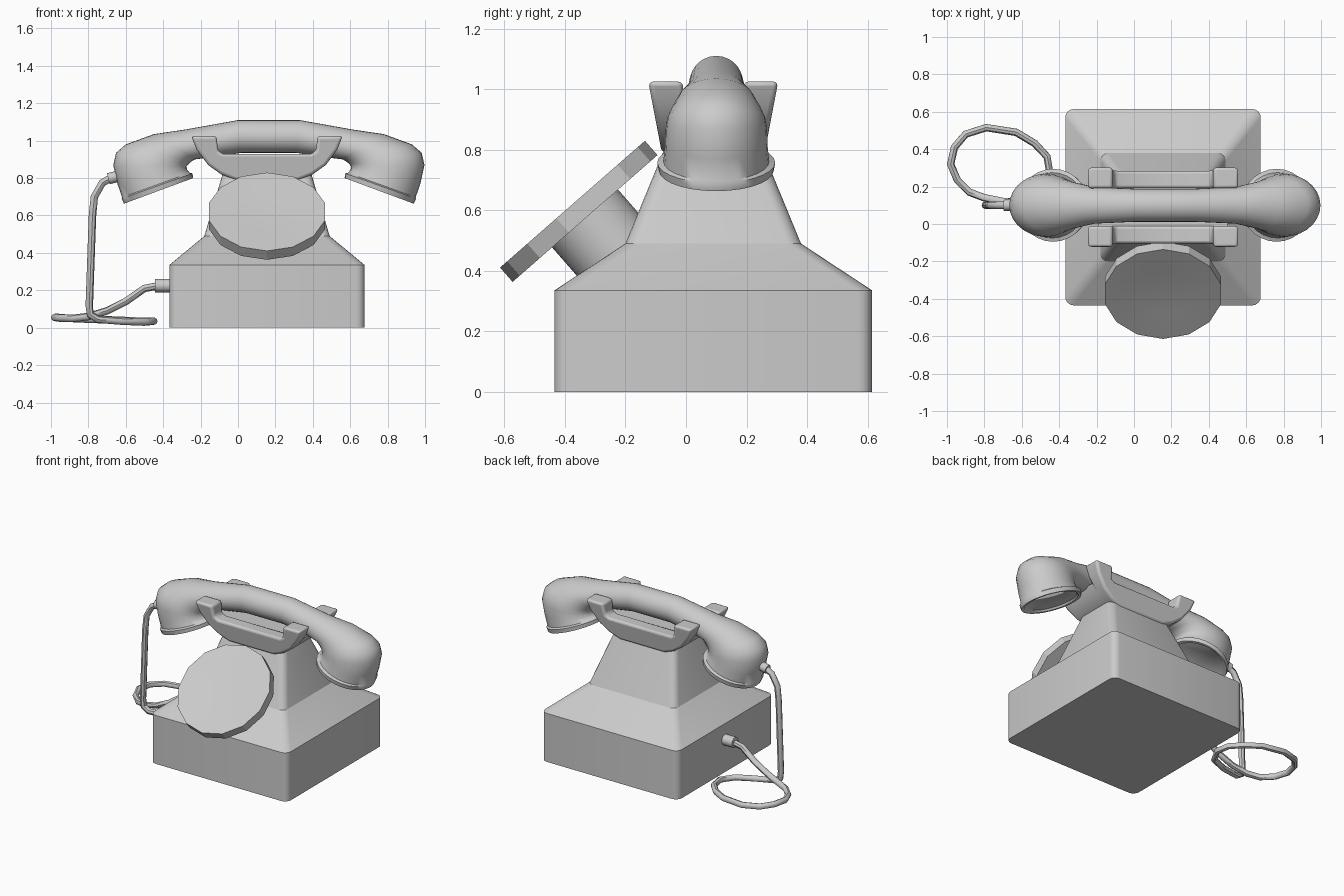
import bpy, bmesh, math
from mathutils import Vector

cube = bpy.data.objects.get("Cube")
if cube:
    bpy.data.objects.remove(cube, do_unlink=True)

grey = bpy.data.materials.new("plain grey")
grey.use_nodes = True
grey.diffuse_color = (0.6, 0.6, 0.6, 1)
grey.node_tree.nodes["Principled BSDF"].inputs["Base Color"].default_value = (0.6, 0.6, 0.6, 1)

CX, CY = 0.155, 0.09      # middle of the telephone body
HX, HY = 0.165, 0.1       # middle of the handset


def finish(obj, angle=35):
    obj.data.materials.clear()
    obj.data.materials.append(grey)
    bpy.ops.object.select_all(action='DESELECT')
    obj.select_set(True)
    bpy.context.view_layer.objects.active = obj
    bpy.ops.object.shade_smooth_by_angle(angle=math.radians(angle))
    return obj


def loft(name, rings, angle=35):
    """Skin a list of equal-length point rings and cap both ends."""
    bm = bmesh.new()
    loops = [[bm.verts.new(p) for p in ring] for ring in rings]
    for a, b in zip(loops, loops[1:]):
        for i in range(len(a)):
            j = (i + 1) % len(a)
            bm.faces.new((a[i], a[j], b[j], b[i]))
    bm.faces.new(loops[0][::-1])
    bm.faces.new(loops[-1])
    bmesh.ops.recalc_face_normals(bm, faces=bm.faces)
    mesh = bpy.data.meshes.new(name)
    bm.to_mesh(mesh)
    bm.free()
    obj = bpy.data.objects.new(name, mesh)
    bpy.context.collection.objects.link(obj)
    return finish(obj, angle)


def turned(name, origin, axis, profile, sides, angle=35):
    """Round part: profile is (distance along axis, radius)."""
    axis = Vector(axis).normalized()
    side = Vector((1, 0, 0)) if abs(axis.x) < 0.9 else Vector((0, 1, 0))
    up = axis.cross(side)
    turn = [math.tau * i / sides for i in range(sides)]
    rings = [[Vector(origin) + axis * d + r * (up * math.cos(t) + side * math.sin(t))
              for t in turn] for d, r in profile]
    return loft(name, rings, angle)


def rounded_rect(hx, hy, z, r=0.045, steps=4):
    pts = []
    for q, (sx, sy) in enumerate([(1, 1), (-1, 1), (-1, -1), (1, -1)]):
        for k in range(steps + 1):
            t = math.pi / 2 * (q + k / steps)
            pts.append((CX + sx * (hx - r) + r * math.cos(t),
                        CY + sy * (hy - r) + r * math.sin(t), z))
    return pts


# Body: box base, sloping shoulder, tapering neck
loft("body", [rounded_rect(*s) for s in [
    (0.5225, 0.525, 0), (0.5225, 0.525, 0.335), (0.335, 0.29, 0.49), (0.235, 0.15, 0.83)]], 25)

# Dial: slanted disc with a shallow dish, on a stem
normal = (0, -0.658, 0.752)
face = (CX, -0.375, 0.62)
turned("dial", face, normal, [(-0.063, 0.318), (0, 0.318), (0, 0.31), (-0.012, 0.15)], 14, 20)
turned("dial_stem", face, normal, [(-0.36, 0.145), (-0.05, 0.145)], 24)

# Cradle: two pronged rails and a saddle between them
under = [(0.405, 1.025), (0.375, 0.95), (0.315, 0.87), (0.245, 0.82), (0.17, 0.79)]
notch = [(0.235, 0.93), (0.262, 0.945), (0.27, 1.025)]


def mirrored(half):
    return half + [(-x, z) for x, z in reversed(half)]


def rail(name, side):
    outline = mirrored(notch + under)
    inner = [(CX + x, CY + side * 0.1, z) for x, z in outline]
    outer = [(CX + x, CY + side * (0.17 + 0.19 * (z - 0.79)), z) for x, z in outline]
    obj = loft(name, [inner, outer], 40)
    bevel = obj.modifiers.new("soft_edges", 'BEVEL')
    bevel.width = 0.016
    bevel.segments = 3
    bevel.limit_method = 'ANGLE'
    bevel.angle_limit = math.radians(45)


rail("cradle_rail_front", -1)
rail("cradle_rail_back", 1)
saddle = mirrored([(0.345, 0.92)] + under[2:])
loft("cradle_saddle", [[(CX + x, CY + s * 0.13, z) for x, z in saddle] for s in (-1, 1)])

# Handset: each section is (outer x, outer z, inner x, inner z, half width)
sections = [
    (-0.58, 0.69, -0.27, 0.803, 0.165),
    (-0.59, 0.672, -0.26, 0.793, 0.175),
    (-0.61, 0.663, -0.24, 0.80, 0.19),
    (-0.622, 0.69, -0.243, 0.825, 0.195),
    (-0.62, 0.697, -0.258, 0.828, 0.175),
    (-0.645, 0.77, -0.272, 0.845, 0.17),
    (-0.667, 0.87, -0.275, 0.862, 0.168),
    (-0.652, 0.935, -0.265, 0.875, 0.162),
    (-0.60, 0.98, -0.25, 0.888, 0.148),
    (-0.45, 1.035, -0.23, 0.90, 0.125),
    (-0.28, 1.06, -0.15, 0.91, 0.098),
    (0.0, 1.11, 0.02, 0.935, 0.088)]


def section_ring(ox, oz, ix, iz, half, sides=28):
    a, b = Vector((ox, HY, oz)), Vector((ix, HY, iz))
    mid, arm = (a + b) / 2, (a - b) / 2
    turn = [math.tau * i / sides for i in range(sides)]
    return [mid + arm * math.cos(t) + Vector((0, half * math.sin(t), 0)) for t in turn]


left = [section_ring(*s) for s in sections]
right = [[Vector((2 * HX - p.x, p.y, p.z)) for p in ring] for ring in reversed(left)]
loft("handset", left + right, 50)

# Cord with a plug at each end
turned("handset_plug", (-0.64, HY, 0.81), (-1, 0, -0.25), [(-0.03, 0.03), (0.055, 0.03)], 12)
turned("wall_plug", (-0.35, HY, 0.225), (-1, 0, 0), [(0, 0.036), (0.095, 0.036)], 12)

path = [
    (-0.67, 0.1, 0.805), (-0.725, 0.1, 0.775), (-0.768, 0.1, 0.7), (-0.778, 0.1, 0.6),
    (-0.795, 0.1, 0.12), (-0.79, 0.1, 0.07), (-0.75, 0.1, 0.045), (-0.62, 0.13, 0.035),
    (-0.5, 0.18, 0.03), (-0.45, 0.27, 0.035), (-0.465, 0.36, 0.035), (-0.53, 0.43, 0.035),
    (-0.63, 0.49, 0.04), (-0.79, 0.515, 0.045), (-0.9, 0.48, 0.05), (-0.96, 0.41, 0.055),
    (-0.98, 0.32, 0.055), (-0.945, 0.235, 0.05), (-0.88, 0.17, 0.05), (-0.8, 0.14, 0.06),
    (-0.7, 0.12, 0.09), (-0.6, 0.11, 0.14), (-0.5, 0.1, 0.21), (-0.42, 0.1, 0.225)]
curve = bpy.data.curves.new("cord", 'CURVE')
curve.dimensions = '3D'
curve.bevel_depth = 0.02
curve.bevel_resolution = 2
curve.use_fill_caps = True
spline = curve.splines.new('POLY')
spline.points.add(len(path) - 1)
for point, co in zip(spline.points, path):
    point.co = (*co, 1)
cord = bpy.data.objects.new("cord", curve)
bpy.context.collection.objects.link(cord)
bpy.ops.object.select_all(action='DESELECT')
cord.select_set(True)
bpy.context.view_layer.objects.active = cord
bpy.ops.object.convert(target='MESH')
finish(bpy.context.view_layer.objects.active, 45)
